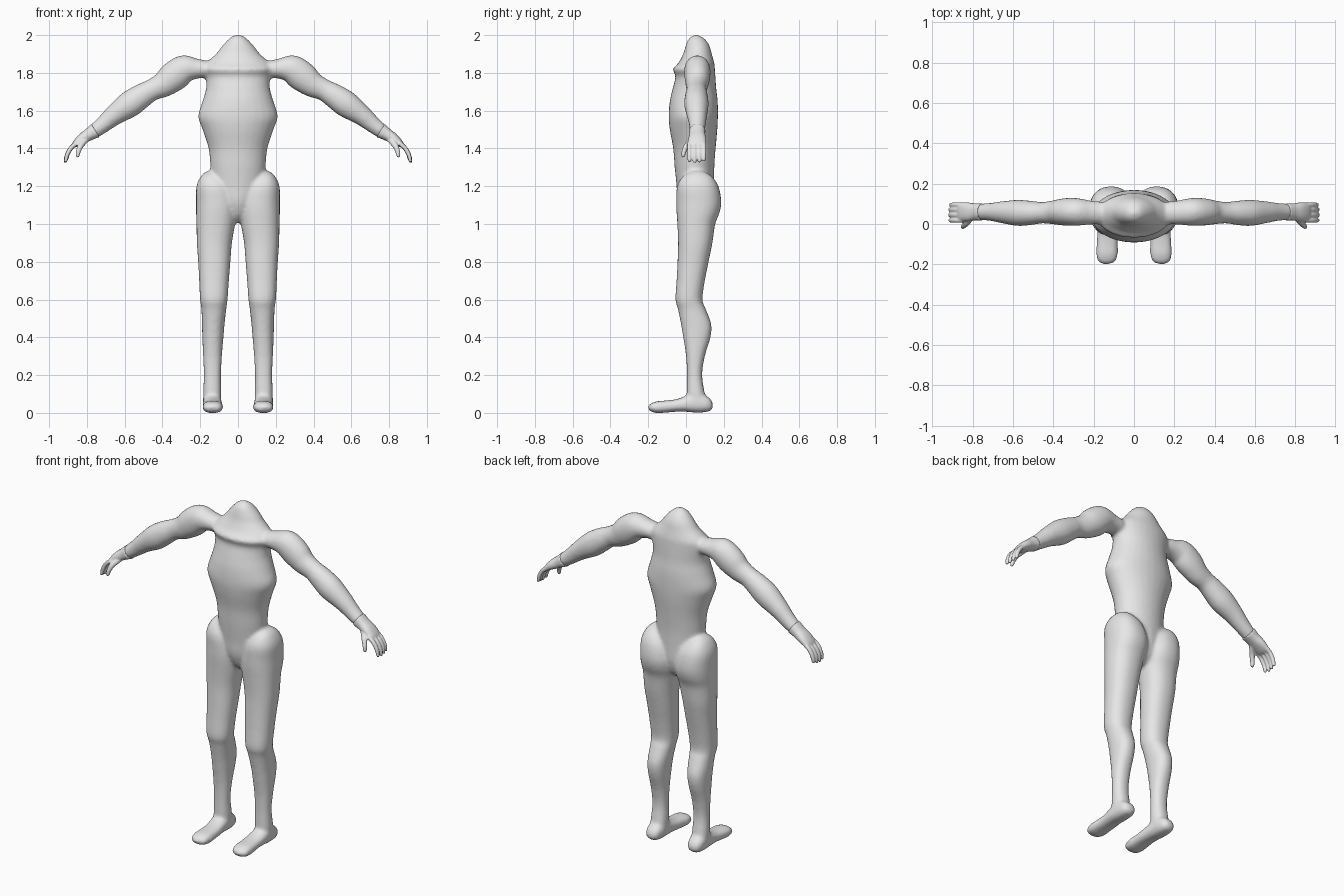
import bpy, bmesh, math
from mathutils import Vector

X, Y, Z = Vector((1, 0, 0)), Vector((0, 1, 0)), Vector((0, 0, 1))

skin = bpy.data.materials.new("plain_grey")
skin.diffuse_color = (0.8, 0.8, 0.8, 1)


def spline(rows, steps=4):
    """Smooth in-between rows (Catmull-Rom)."""
    rows = [Vector(r) for r in rows]
    out = []
    for i in range(len(rows) - 1):
        a, b = rows[max(i - 1, 0)], rows[i]
        c, d = rows[i + 1], rows[min(i + 2, len(rows) - 1)]
        for k in range(steps):
            t = k / steps
            out.append(0.5 * (2 * b + (c - a) * t + (2 * a - 5 * b + 4 * c - d) * t * t
                              + (3 * b - a - 3 * c + d) * t ** 3))
    return out + [rows[-1]]


def loft(bm, rows, u, v=None, side=1, power=2.0, n=28):
    """Closed tube through rows of (x, y, z, radius along u, radius along v)."""
    rows = spline(rows)
    mids = [Vector(r[:3]) for r in rows]
    rings = []
    for i, r in enumerate(rows):
        w = v
        if w is None:
            w = (mids[min(i + 1, len(mids) - 1)] - mids[max(i - 1, 0)]).cross(u).normalized()
        ring = []
        for k in range(n):
            a = 2 * math.pi * k / n
            c, s = math.cos(a), math.sin(a)
            p = (mids[i] + u * r[3] * math.copysign(abs(c) ** (2 / power), c)
                 + w * r[4] * math.copysign(abs(s) ** (2 / power), s))
            ring.append(bm.verts.new((p.x * side, p.y, p.z)))
        rings.append(ring)
    for a, b in zip(rings, rings[1:]):
        for k in range(n):
            bm.faces.new((a[k], a[(k + 1) % n], b[(k + 1) % n], b[k]))
    bm.faces.new(rings[0][::-1])
    bm.faces.new(rings[-1])


def finish(bm, name, voxel, iterations):
    """Fuse the overlapping tubes into one smooth skin."""
    bmesh.ops.recalc_face_normals(bm, faces=bm.faces)
    me = bpy.data.meshes.new(name)
    bm.to_mesh(me)
    bm.free()
    me.materials.append(skin)
    ob = bpy.data.objects.new(name, me)
    bpy.context.collection.objects.link(ob)
    m = ob.modifiers.new("fuse", 'REMESH')
    m.mode = 'VOXEL'
    m.voxel_size = voxel
    m.use_smooth_shade = True
    s = ob.modifiers.new("soften", 'SMOOTH')
    s.factor = 0.5
    s.iterations = iterations
    return ob


# torso and neck stump: z, half width, front y, back y
torso = [(1.01, .025, .02, .09), (1.05, .06, -.02, .13), (1.12, .10, -.045, .15),
         (1.2, .135, -.05, .15), (1.3, .146, -.06, .15), (1.4, .156, -.068, .157),
         (1.5, .188, -.086, .166), (1.57, .211, -.092, .169), (1.65, .188, -.086, .168),
         (1.72, .169, -.07, .16), (1.78, .172, -.056, .156), (1.82, .185, -.07, .153),
         (1.85, .172, -.042, .15), (1.9, .117, -.015, .137), (1.94, .086, -.003, .126),
         (1.975, .054, .01, .105), (1.994, .03, .03, .078), (2.002, .008, .046, .06)]

# leg: z, inner x, outer x, front y, back y
leg = [(1.28, .125, .165, .03, .09), (1.255, .085, .195, -.015, .135),
       (1.2, .03, .22, -.047, .172), (1.12, .005, .222, -.051, .187),
       (1.06, .005, .222, -.05, .178), (1.0, .015, .22, -.046, .155),
       (.9, .032, .218, -.042, .14), (.8, .04, .211, -.045, .12),
       (.7, .048, .206, -.05, .10), (.6, .055, .201, -.056, .087),
       (.55, .062, .194, -.043, .105), (.47, .071, .191, -.027, .134),
       (.4, .077, .189, -.015, .13), (.3, .085, .185, .0, .10),
       (.2, .09, .181, .005, .086), (.1, .088, .185, .004, .10), (.04, .09, .184, .01, .11)]

# foot: y, inner x, outer x, sole z, top z
foot = [(.142, .12, .152, .025, .05), (.128, .10, .175, .01, .075), (.09, .089, .185, .002, .10),
        (.04, .087, .186, .002, .103), (0, .085, .185, .006, .09), (-.05, .081, .183, .006, .073),
        (-.1, .08, .186, .002, .066), (-.15, .08, .188, -.001, .062),
        (-.185, .092, .178, .006, .051), (-.2, .12, .152, .02, .038)]

# arm: x, y, z, depth radius, height radius
arm = [(.10, .055, 1.81, .045, .035), (.16, .055, 1.818, .055, .045), (.22, .057, 1.822, .06, .054),
       (.285, .06, 1.818, .069, .077), (.345, .06, 1.777, .068, .08), (.395, .058, 1.738, .06, .068),
       (.455, .056, 1.71, .053, .058), (.51, .055, 1.678, .06, .065), (.575, .055, 1.633, .065, .07),
       (.65, .058, 1.58, .055, .056), (.71, .06, 1.53, .045, .045), (.765, .06, 1.487, .04, .038)]

body = bmesh.new()
loft(body, [(0, (f + b) / 2, z, w, (b - f) / 2) for z, w, f, b in torso], X, Y)
for side in (1, -1):
    loft(body, [((i + o) / 2, (f + b) / 2, z, (o - i) / 2, (b - f) / 2)
                for z, i, o, f, b in leg], X, Y, side, 2.25)
    loft(body, [((i + o) / 2, y, (lo + hi) / 2, (o - i) / 2, (hi - lo) / 2)
                for y, i, o, lo, hi in foot], X, Z, side, 2.4)
    loft(body, arm, Y, None, side)
finish(body, "body", .010, 7)

# hands with a wrist cuff, four curled fingers and a thumb
palm = [(.755, .06, 1.495, .043, .041), (.79, .06, 1.473, .042, .033),
        (.825, .06, 1.451, .047, .028), (.855, .06, 1.428, .046, .02), (.87, .06, 1.415, .04, .012)]
fingers = [(.018, .97), (.045, 1.0), (.071, .98), (.095, .92)]  # y, length factor
for side, name in ((1, "left_hand"), (-1, "right_hand")):
    hand = bmesh.new()
    loft(hand, palm, Y, None, side, 2.3)
    for y, k in fingers:
        curl = [(0, 0, .012), (.035, -.028, .012), (.057, -.066, .0115), (.065, -.1, .009),
                (.066, -.108, .004)]
        loft(hand, [(.849 + dx * k, y, 1.431 + dz * k, r, r) for dx, dz, r in curl],
             Y, None, side, n=12)
    thumb = [(.80, .035, 1.45, .016), (.83, .005, 1.418, .016), (.845, -.01, 1.385, .013),
             (.849, -.015, 1.36, .01), (.849, -.016, 1.352, .004)]
    loft(hand, [(x, y, z, r, r) for x, y, z, r in thumb], Y, None, side, n=12)
    finish(hand, name, .005, 2)
